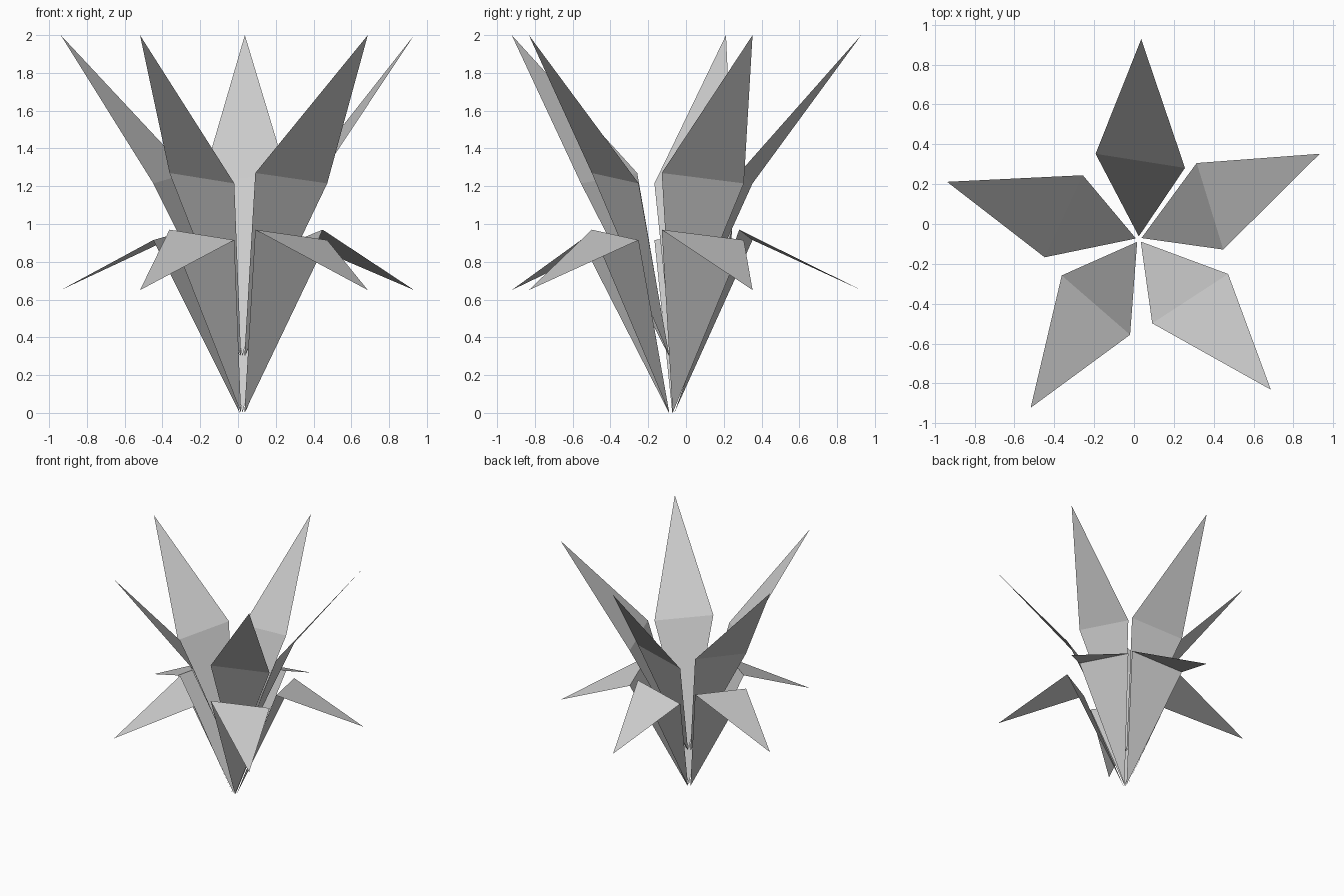
import bpy
from math import radians, cos, sin

if "Cube" in bpy.data.objects:
    bpy.data.objects.remove(bpy.data.objects["Cube"])

CENTRE = (0.024, -0.077)   # growth axis of the plant
START, STEP, COUNT = 89.3, 74.0, 5


def polar(radius, degrees, z):
    a = radians(degrees)
    return (CENTRE[0] + radius * cos(a), CENTRE[1] + radius * sin(a), z)


def leaf(name, angle, base_z, tip_z):
    """Thin leaf of two triangles, folded across its widest line."""
    verts = [polar(0.015, angle, base_z),
             polar(0.427, angle - 32.2, base_z + 0.97),
             polar(1.005, angle, tip_z),
             polar(0.481, angle + 27.5, base_z + 0.915)]
    mesh = bpy.data.meshes.new(name)
    mesh.from_pydata(verts, [], [(0, 1, 3), (1, 2, 3)])
    mesh.update()
    bpy.context.collection.objects.link(bpy.data.objects.new(name, mesh))


# Two whorls: upright upper leaves and drooping lower leaves
for i in range(COUNT):
    angle = START + STEP * i
    leaf(f"upper_leaf_{i + 1}", angle, 0.3, 2.0)
    leaf(f"lower_leaf_{i + 1}", angle, 0.0, 0.65)
